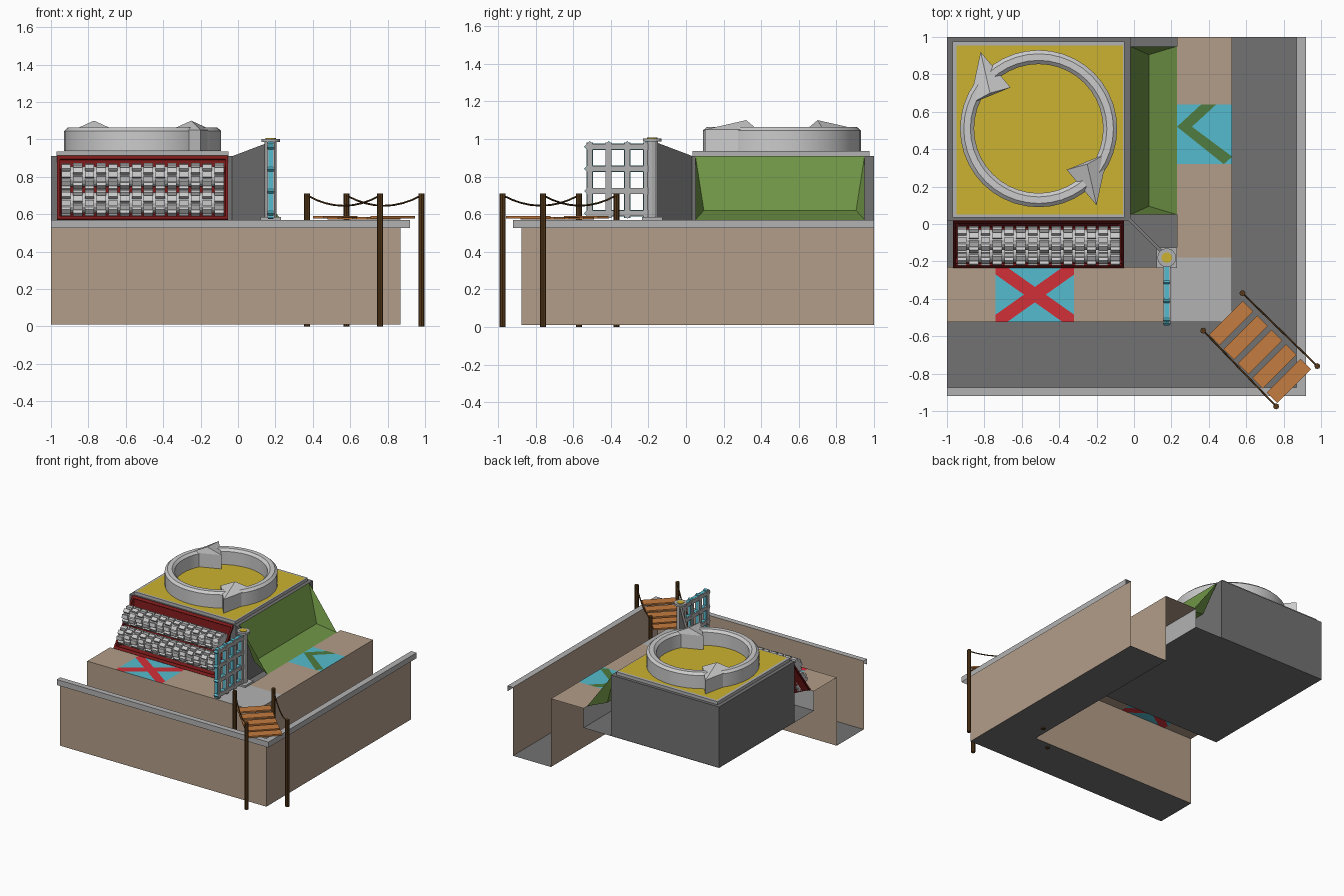
import bpy, bmesh, math
from mathutils import Vector, Matrix

if "Cube" in bpy.data.objects:
    bpy.data.objects.remove(bpy.data.objects["Cube"])

def mat(name, r, g, b):
    m = bpy.data.materials.new(name)
    m.diffuse_color = (r, g, b, 1)
    m.use_nodes = True
    m.node_tree.nodes["Principled BSDF"].inputs["Base Color"].default_value = m.diffuse_color
    return m

TAN = mat("tan", .45, .34, .25)
DARK = mat("dark_grey", .17, .17, .17)
LIGHT = mat("light_grey", .45, .45, .45)
STEEL = mat("steel", .55, .56, .54)
YELLOW = mat("yellow", .6, .45, .03)
BLUE = mat("blue", .09, .5, .62)
RED = mat("red", .65, .03, .04)
MAROON = mat("maroon", .2, .01, .01)
GREEN = mat("green", .16, .3, .06)
OLIVE = mat("olive", .08, .2, .05)
WOOD = mat("orange_wood", .55, .2, .05)
BROWN = mat("brown", .09, .04, .01)

def obj(name, verts, faces, m, recalc=False):
    me = bpy.data.meshes.new(name)
    me.from_pydata([tuple(v) for v in verts], [], faces)
    if recalc:
        bm = bmesh.new()
        bm.from_mesh(me)
        bmesh.ops.recalc_face_normals(bm, faces=bm.faces)
        bm.to_mesh(me)
        bm.free()
    me.materials.append(m)
    o = bpy.data.objects.new(name, me)
    bpy.context.collection.objects.link(o)
    return o

def boxes(name, items, m):
    """items: list of (centre, size, rotation matrix) joined in one object"""
    bm = bmesh.new()
    for c, s, r in items:
        bmesh.ops.create_cube(bm, size=1, matrix=Matrix.Translation(c) @ r.to_4x4() @ Matrix.Diagonal((*s, 1)))
    o = obj(name, [], [], m)
    bm.to_mesh(o.data)
    bm.free()
    return o

I3 = Matrix.Identity(3)

def box(name, x0, x1, y0, y1, z0, z1, m):
    return boxes(name, [(((x0+x1)/2, (y0+y1)/2, (z0+z1)/2), (x1-x0, y1-y0, z1-z0), I3)], m)

def flat(name, pts, z, m):
    return obj(name, [(x, y, z) for x, y in pts], [tuple(range(len(pts)))], m)

def rect(name, x0, x1, y0, y1, z, m):
    return flat(name, [(x0, y0), (x1, y0), (x1, y1), (x0, y1)], z, m)

def strip(name, path, z0, z1, m):
    """vertical sheet along a path of (x, y) points"""
    n = len(path)
    return obj(name, [(x, y, z0) for x, y in path] + [(x, y, z1) for x, y in path],
               [(i, i+1, n+i+1, n+i) for i in range(n-1)], m)

def cyl(name, c, r, h, m, n=8, rot=I3):
    bm = bmesh.new()
    bmesh.ops.create_cone(bm, cap_ends=True, segments=n, radius1=r, radius2=r, depth=h,
                          matrix=Matrix.Translation(c) @ rot.to_4x4())
    o = obj(name, [], [], m)
    bm.to_mesh(o.data)
    bm.free()
    return o

# outer wall, channel floor and inner wall
Z = .57
strip("outer_wall", [(-1, -.875), (.87, -.875), (.87, 1)], .01, Z, TAN)
strip("inner_wall", [(-1, -.525), (.525, -.525), (.525, 1)], .01, Z, TAN)
flat("channel_floor", [(-1, -.875), (.87, -.875), (.87, 1), (.525, 1), (.525, -.525), (-1, -.525)], .01, DARK)
strip("wall_rail_side", [(-1, -.92), (.92, -.92), (.92, 1)], .525, Z, LIGHT)
flat("wall_rail_top", [(-1, -.92), (.92, -.92), (.92, 1), (.87, 1), (.87, -.875), (-1, -.875)], Z, LIGHT)

# ledge with painted panels
rect("ledge_left", -1, -.74, -.525, -.23, Z, TAN)
rect("ledge_middle", -.32, .17, -.525, -.23, Z, TAN)
rect("ledge_right", .23, .525, -.18, .32, Z, TAN)
rect("ledge_back", .23, .525, .64, 1, Z, TAN)
flat("ledge_corner", [(.17, -.525), (.525, -.525), (.525, -.18), (.23, -.18), (.23, -.23), (.17, -.23)], Z, LIGHT)
rect("cross_panel", -.74, -.32, -.525, -.23, Z, BLUE)
rect("arrow_panel", .23, .525, .32, .64, Z, BLUE)
for dz in (.001, -.001):
    flat("cross_stroke", [(-.74, -.525), (-.68, -.525), (-.32, -.27), (-.32, -.23), (-.38, -.23), (-.74, -.485)], Z+dz, RED)
    flat("cross_stroke", [(-.38, -.525), (-.32, -.525), (-.32, -.485), (-.68, -.23), (-.74, -.23), (-.74, -.27)], Z+dz, RED)
    flat("chevron", [(.23, .52), (.48, .32), (.525, .36), (.31, .52), (.44, .64), (.36, .64)], Z+dz, OLIVE)

# main block on its tray
rect("tray_floor", -1, .23, -.23, 1, .41, DARK)
strip("tray_side", [(-1, -.23), (.23, -.23), (.23, 1)], .41, Z, LIGHT)
box("main_block", -1, -.02, .02, 1, .412, .91, DARK)
box("block_rim", -.97, -.05, .035, .975, .91, .935, LIGHT)
rect("yellow_top", -.95, -.06, .05, .955, .937, YELLOW)

# ring with two arrowheads
C = Vector((-.51, .51, 0))
prof = [(.42, .937), (.42, 1.045), (.4, 1.063), (.365, 1.063), (.345, 1.045), (.345, .937)]
N, P = 40, len(prof)
verts = [C + Vector((r*math.cos(2*math.pi*i/N), r*math.sin(2*math.pi*i/N), z)) for i in range(N) for r, z in prof]
faces = [(i*P+j, (i+1) % N*P+j, (i+1) % N*P+(j+1) % P, i*P+(j+1) % P) for i in range(N) for j in range(P)]
ring = obj("ring", verts, faces, STEEL, True)
bpy.context.view_layer.objects.active = ring
ring.select_set(True)
bpy.ops.object.shade_smooth_by_angle(angle=math.radians(30))
tri = [(-.31, .41), (-.37, .13), (-.15, .22)]
for s in (1, -1):
    v = [C + Vector((s*x, s*y, z)) for z in (.937, 1.05) for x, y in tri] + [C + Vector((-.26*s, .19*s, 1.1))]
    obj("arrowhead", v, [(0, 1, 2), (0, 1, 4, 3), (1, 2, 5, 4), (2, 0, 3, 5), (3, 4, 6), (4, 5, 6), (5, 3, 6)], STEEL, True)

# open bins on both sides: rim in a slanted plane, recessed back edge
def bin_part(name, place, u0, u1, back, m):
    d, z = back
    v = [place(u0, .0, .91), place(u1, .0, .91), place(u1, .25, Z), place(u0, .25, Z),
         place(u0+.045, d, z), place(u1-.045, d, z)]
    return obj(name, v, [(0, 1, 5, 4), (4, 5, 2, 3), (0, 4, 3), (1, 2, 5)], m)

bin_part("green_bin", lambda u, d, z: (d-.02, u, z), .05, .95, (.1, .62), GREEN)
bin_part("red_bin", lambda u, d, z: (u, .02-d, z), -.96, -.06, (.04, .6), MAROON)
# red frame strips round the roller opening
tilt = Matrix.Rotation(-math.atan2(.25, .34), 3, 'X')
mid = Vector((-.51, -.105, .74))
frame = [(mid + tilt @ Vector((0, 0, s*.2)), (.91, .012, .022), tilt) for s in (1, -1)]
frame += [(mid + Vector((s*.45, 0, 0)), (.014, .012, .42), tilt) for s in (1, -1)]
boxes("red_frame", frame, MAROON)

# toothed rollers
side = Matrix.Rotation(math.pi/2, 3, 'Y')
for k, (y, z) in enumerate([(-.085, .8), (-.15, .66)]):
    cyl("roller_core", (-.51, y, z), .055, .87, STEEL, 16, side)
    teeth = []
    for i in range(14):
        for j in range(9):
            a = 2*math.pi*(j + .5*(i % 2) + .25*k)/9
            r = Matrix.Rotation(a, 3, 'X')
            teeth.append((Vector((-.92+i*.063, y, z)) + r @ Vector((0, 0, .06)), (.05, .03, .024), r))
    boxes("roller_teeth", teeth, STEEL)

# corner divider wall
n = Vector((.006, .006, 0))
pts = [Vector((-.025, .025, 0)), Vector((.16, -.16, 0))]
v = [p + s*n + Vector((0, 0, zz)) for p, top in zip(pts, (.91, .98)) for zz in (.412, top) for s in (1, -1)]
obj("divider_wall", v, [(0, 1, 3, 2), (4, 5, 7, 6), (0, 2, 6, 4), (1, 3, 7, 5), (2, 3, 7, 6), (0, 1, 5, 4)], DARK, True)

# gate post
G = (.175, -.18)
box("post_base", .12, .23, -.235, -.125, .565, .585, LIGHT)
cyl("gate_post", (*G, .78), .032, .42, LIGHT, 12)
cyl("post_cap", (*G, .995), .05, .016, LIGHT, 16)
cyl("post_button", (*G, 1.004), .028, .006, YELLOW, 16)

# lattice gate: blue core with grey bars on both faces
def lattice(name, x, t, w, m):
    items = []
    for i in range(4):
        items.append(((x, -.512+i*.1, .78), (t, w, .4), I3))
        items.append(((x, -.365, .605+i*.118), (t, .33, w), I3))
        for j in range(4):
            items.append(((x, -.512+i*.1, .605+j*.118), (t*1.25, w*1.25, w*1.25),
                          Matrix.Rotation(math.pi/4, 3, 'X')))
    boxes(name, items, m)

lattice("gate_core", G[0], .022, .034, BLUE)
for s in (1, -1):
    lattice("gate_bars", G[0]+s*.015, .009, .03, LIGHT)

# rope bridge
turn = Matrix.Rotation(math.pi/4, 3, 'Z')
boxes("bridge_planks", [((.52+i*.077, -.53-i*.077, .583-.006*math.sin(math.pi*i/4)), (.255, .08, .012), turn)
                        for i in range(5)], WOOD)
for a, b in [((.37, -.57), (.76, -.975)), ((.58, -.37), (.98, -.76))]:
    for p in (a, b):
        cyl("bridge_post", (*p, .355), .016, .71, BROWN, 8)
    cu = bpy.data.curves.new("rope", 'CURVE')
    cu.dimensions = '3D'
    cu.bevel_depth = .005
    cu.bevel_resolution = 0
    sp = cu.splines.new('POLY')
    sp.points.add(8)
    for i, p in enumerate(sp.points):
        t = i/8
        p.co = (a[0]+(b[0]-a[0])*t, a[1]+(b[1]-a[1])*t, .7-.055*4*t*(1-t), 1)
    cu.materials.append(BROWN)
    bpy.context.collection.objects.link(bpy.data.objects.new("bridge_rope", cu))
